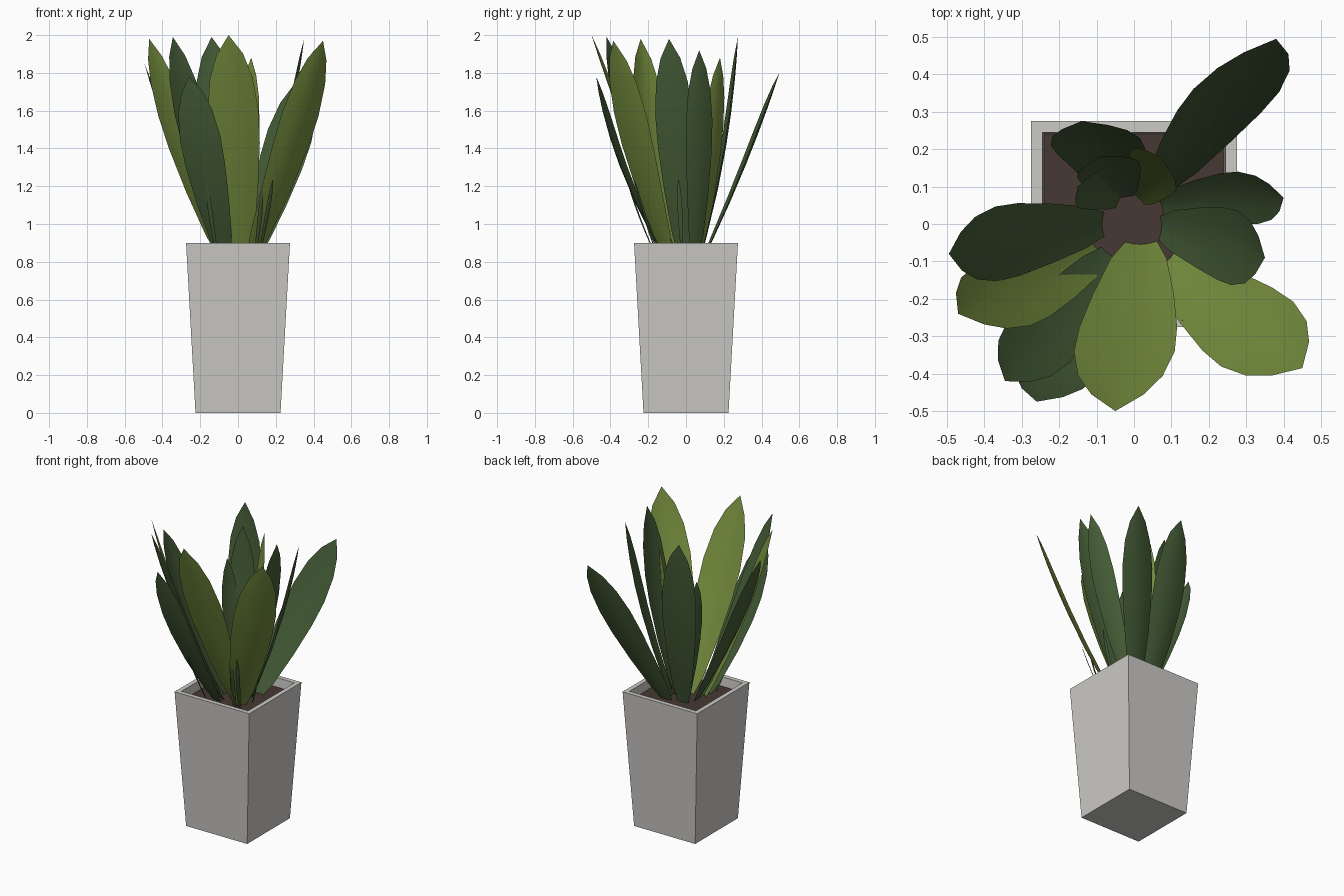
import bpy, math
from mathutils import Vector

if "Cube" in bpy.data.objects:
    bpy.data.objects.remove(bpy.data.objects["Cube"])


def material(name, rgb):
    m = bpy.data.materials.new(name)
    m.diffuse_color = (*rgb, 1)
    m.use_nodes = True
    m.node_tree.nodes["Principled BSDF"].inputs["Base Color"].default_value = m.diffuse_color
    return m


STONE = material("pale stone", (0.60, 0.59, 0.565))
EARTH = material("dark soil", (0.062, 0.040, 0.032))
DEEP = material("deep green", (0.059, 0.108, 0.038))
LIME = material("yellow green", (0.185, 0.280, 0.050))


def build(name, verts, faces, mat, smooth=False):
    mesh = bpy.data.meshes.new(name)
    mesh.from_pydata(verts, [], faces)
    mesh.update()
    mesh.materials.append(mat)
    for p in mesh.polygons:
        p.use_smooth = smooth
    ob = bpy.data.objects.new(name, mesh)
    bpy.context.collection.objects.link(ob)
    return ob


def square(r, z):
    return [(-r, -r, z), (r, -r, z), (r, r, z), (-r, r, z)]


# Tapered square pot: outer wall, rim, inner wall and floor
rings = [(0.225, 0), (0.275, 0.9), (0.245, 0.9), (0.238, 0.80)]
verts = [v for r, z in rings for v in square(r, z)]
faces = [(3, 2, 1, 0), (12, 13, 14, 15)]
for k in range(len(rings) - 1):
    for i in range(4):
        j = (i + 1) % 4
        faces.append((4 * k + i, 4 * k + j, 4 * k + 4 + j, 4 * k + 4 + i))
build("pot", verts, faces, STONE)

# Soil just under the rim
build("soil", square(0.240, 0.84), [(0, 1, 2, 3)], EARTH)

# Leaf outline: position along the leaf, share of full width
OUTLINE = [(0, .30), (.1, .55), (.3, .80), (.5, .97), (.65, 1),
           (.8, .84), (.91, .52), (1, 0)]
ACROSS = (-1, -0.5, 0, 0.5, 1)


def leaf(name, base, tip, width, facing, mat, bow=0.035, cup=0.16):
    """Cupped blade from base to tip whose back faces the given compass angle."""
    base, tip = Vector(base), Vector(tip)
    axis = (tip - base).normalized()
    a = math.radians(facing)
    out = Vector((math.cos(a), math.sin(a), 0))
    side = axis.cross(out).normalized()
    normal = side.cross(axis).normalized()
    if normal.dot(out) < 0:
        normal.negate()
    verts, faces = [], []
    for t, share in OUTLINE[:-1]:
        mid = base.lerp(tip, t) + out * bow * 4 * t * (1 - t)
        half = width * share / 2
        for s in ACROSS:
            verts.append(mid + side * half * s - normal * cup * half * s * s)
    n = len(ACROSS)
    rows = len(OUTLINE) - 1
    for r in range(rows - 1):
        for i in range(n - 1):
            q = r * n + i
            faces.append((q, q + 1, q + n + 1, q + n))
    verts.append(tip)
    last = (rows - 1) * n
    for i in range(n - 1):
        faces.append((last + i, last + i + 1, len(verts) - 1))
    return build(name, verts, faces, mat, True)


# Large leaves around the rosette
Z = 0.83
leaf("leaf_front", (0.02, -0.05, Z), (-0.05, -0.50, 2.00), 0.27, -90, LIME, 0.02)
leaf("leaf_front_right", (0.08, -0.10, Z), (0.45, -0.385, 1.97), 0.26, -48, LIME)
leaf("leaf_right", (0.07, -0.01, Z), (0.35, -0.09, 1.98), 0.20, -5, DEEP)
leaf("leaf_right_rear", (0.07, 0.05, Z), (0.40, 0.07, 1.92), 0.15, 20, DEEP)
leaf("leaf_back_right", (0.07, 0.10, Z), (0.38, 0.495, 1.80), 0.24, 88, DEEP, 0.02)
leaf("leaf_back", (-0.03, 0.08, Z), (-0.14, 0.275, 1.99), 0.24, 95, DEEP)
leaf("leaf_left", (-0.08, 0.0, Z), (-0.495, -0.08, 1.85), 0.20, 182, DEEP)
leaf("leaf_front_left", (-0.09, -0.07, Z), (-0.47, -0.24, 1.98), 0.22, 222, LIME)
leaf("leaf_front_left_inner", (-0.06, -0.08, Z), (-0.345, -0.42, 1.99), 0.20, 235, DEEP)
leaf("leaf_front_left_outer", (-0.07, -0.12, Z), (-0.26, -0.475, 1.78), 0.22, 258, DEEP, 0.05)

# Smaller leaves in the heart of the plant
leaf("inner_leaf_lime", (0.01, 0.07, Z), (0.07, 0.18, 1.88), 0.16, 50, LIME, 0.02)
leaf("inner_leaf_back", (-0.03, 0.07, Z), (-0.09, 0.18, 1.88), 0.17, 105, DEEP, 0.02)
leaf("inner_leaf_left", (-0.04, 0.06, Z), (-0.15, 0.10, 1.68), 0.11, 150, DEEP, 0.02)

# Thin young shoots low on the outside
for k, (bx, by, tx, ty, h, ang) in enumerate([
        (0.11, -0.14, 0.185, -0.275, 1.24, -60), (0.09, -0.15, 0.13, -0.26, 1.19, -70),
        (-0.11, -0.16, -0.17, -0.315, 1.24, -110), (0.12, -0.02, 0.21, -0.04, 1.24, 0)]):
    leaf(f"shoot_{k + 1}", (bx, by, Z), (tx, ty, h), 0.025, ang, DEEP, 0.01)
